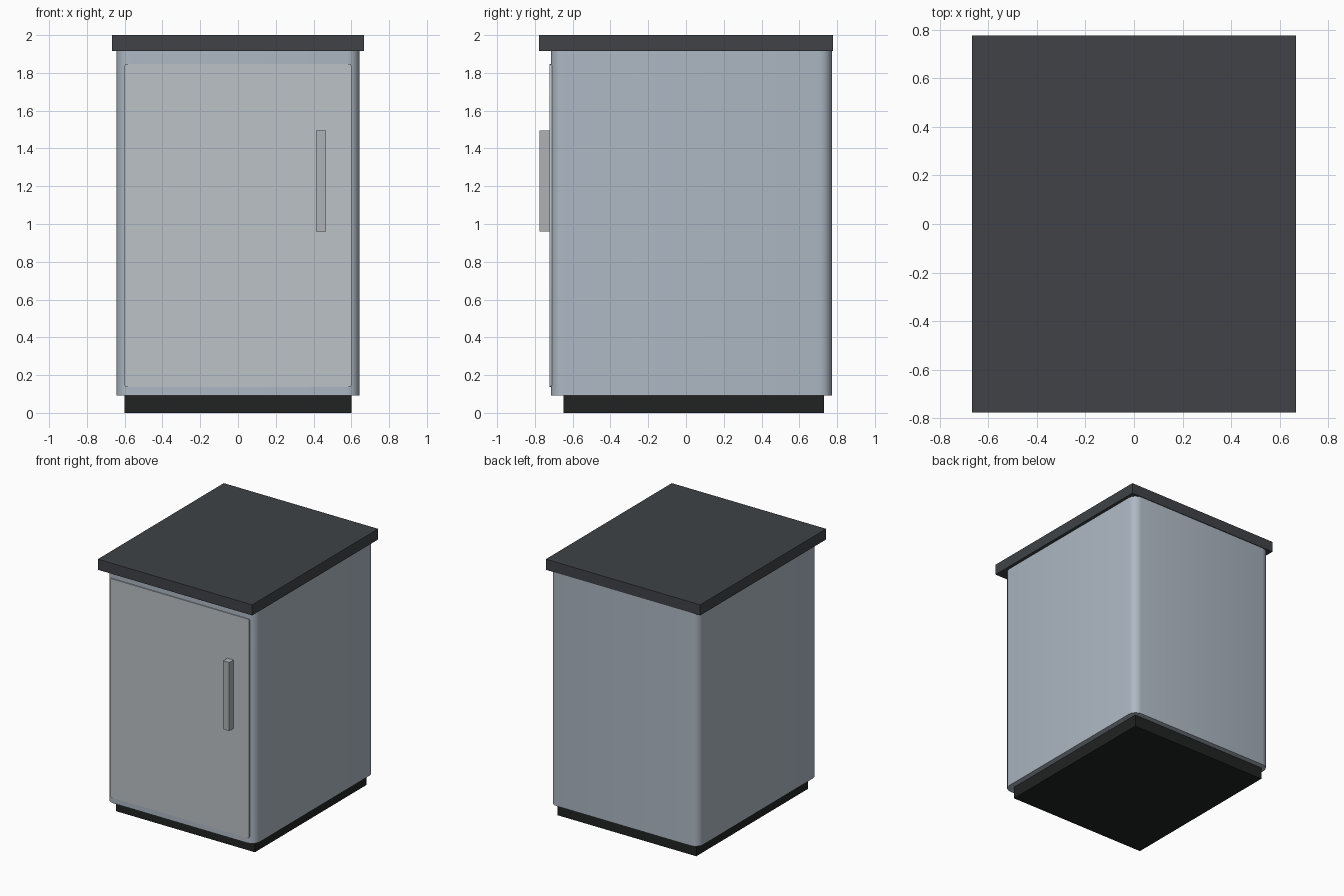
import bpy, bmesh

if "Cube" in bpy.data.objects:
    bpy.data.objects.remove(bpy.data.objects["Cube"])


def material(name, rgb):
    m = bpy.data.materials.new(name)
    m.diffuse_color = (*rgb, 1)
    m.use_nodes = True
    m.node_tree.nodes["Principled BSDF"].inputs["Base Color"].default_value = m.diffuse_color
    return m


def box(name, x, y, z, mat, radius=0, axis=2, segments=4):
    """Box from min/max ranges; edges along one axis can be rounded."""
    bm = bmesh.new()
    bmesh.ops.create_cube(bm, size=1)
    for v in bm.verts:
        for i, (lo, hi) in enumerate((x, y, z)):
            v.co[i] = lo if v.co[i] < 0 else hi
    if radius:
        edges = [e for e in bm.edges
                 if abs((e.verts[0].co - e.verts[1].co).normalized()[axis]) > 0.9]
        bmesh.ops.bevel(bm, geom=edges, offset=radius, segments=segments,
                        profile=0.5, affect='EDGES')
    mesh = bpy.data.meshes.new(name)
    bm.to_mesh(mesh)
    bm.free()
    mesh.materials.append(mat)
    ob = bpy.data.objects.new(name, mesh)
    bpy.context.collection.objects.link(ob)
    if radius:
        bpy.ops.object.select_all(action='DESELECT')
        ob.select_set(True)
        bpy.context.view_layer.objects.active = ob
        bpy.ops.object.shade_smooth_by_angle()
    return ob


dark = material("worktop_dark", (0.05, 0.055, 0.063))
black = material("plinth_black", (0.015, 0.016, 0.016))
body = material("cabinet_blue_grey", (0.42, 0.48, 0.55))
front = material("door_grey", (0.50, 0.54, 0.57))
metal = material("handle_grey", (0.43, 0.45, 0.46))

# Recessed plinth
box("plinth", (-0.6, 0.6), (-0.648, 0.73), (0, 0.093), black)
# Cabinet with rounded upright corners
box("cabinet_body", (-0.643, 0.643), (-0.715, 0.772), (0.093, 1.917), body, 0.065)
# Overhanging worktop
box("worktop", (-0.667, 0.667), (-0.777, 0.777), (1.917, 2.0), dark)
# Thin door panel with slightly eased corners
box("door", (-0.6, 0.6), (-0.722, -0.70), (0.137, 1.847), front, 0.01, axis=1, segments=2)
# Bar handle
box("door_handle", (0.414, 0.467), (-0.775, -0.721), (0.96, 1.495), metal)
